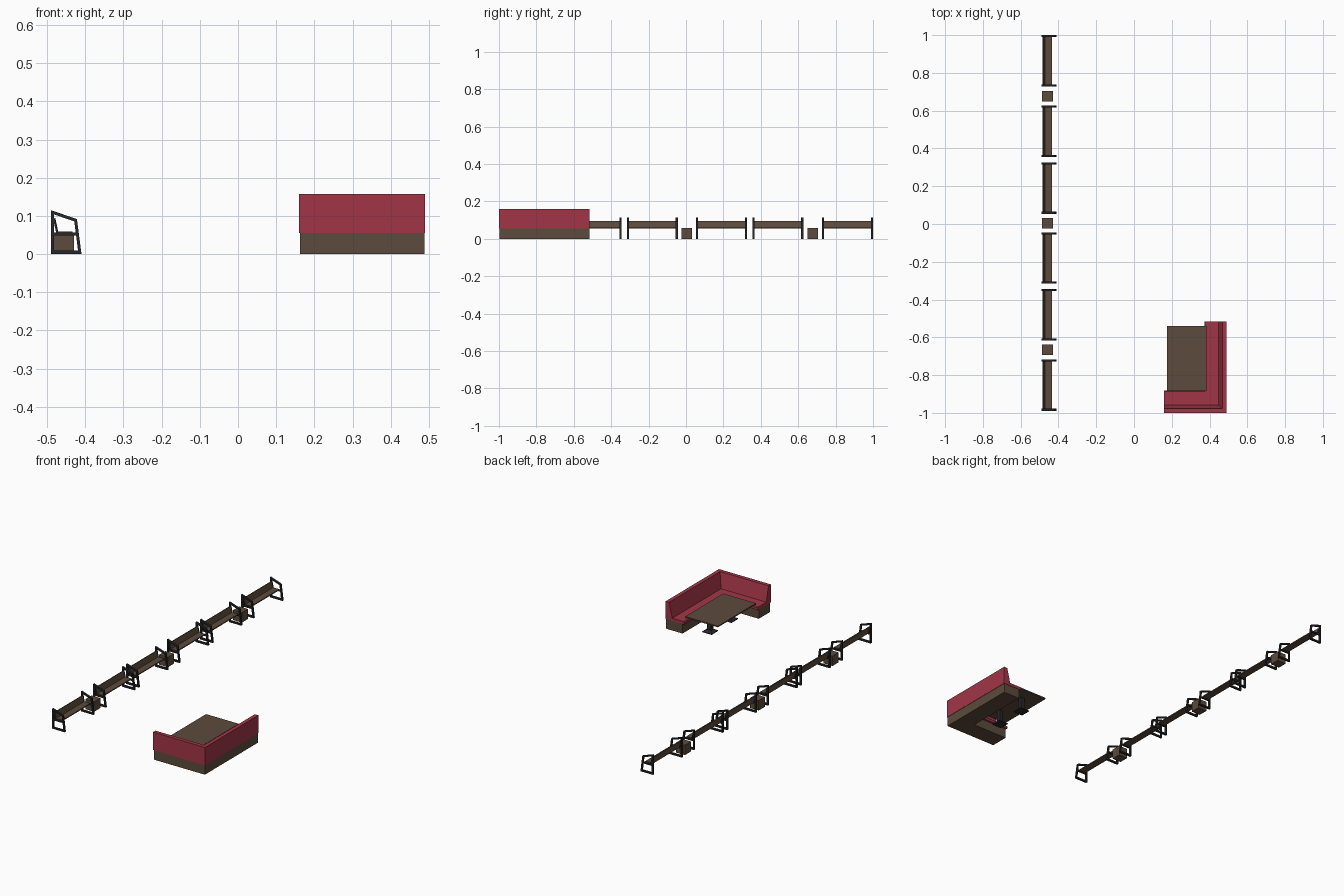
import bpy, bmesh
from mathutils import Vector

if "Cube" in bpy.data.objects:
    bpy.data.objects.remove(bpy.data.objects["Cube"])


def material(name, rgb):
    m = bpy.data.materials.new(name)
    m.diffuse_color = (*rgb, 1)
    m.use_nodes = True
    m.node_tree.nodes["Principled BSDF"].inputs["Base Color"].default_value = m.diffuse_color
    return m


WOOD = material("brown wood", (0.108, 0.070, 0.045))
RED = material("red upholstery", (0.36, 0.036, 0.062))
METAL = material("dark metal", (0.02, 0.02, 0.023))


def finish(name, bm, mat):
    bmesh.ops.recalc_face_normals(bm, faces=bm.faces)
    me = bpy.data.meshes.new(name)
    bm.to_mesh(me)
    bm.free()
    me.materials.append(mat)
    ob = bpy.data.objects.new(name, me)
    bpy.context.collection.objects.link(ob)
    return ob


def loft(bm, rings):
    """Closed solid through equal-length rings, capped at both ends."""
    vs = [[bm.verts.new(p) for p in r] for r in rings]
    n = len(vs[0])
    for a, b in zip(vs, vs[1:]):
        for i in range(n):
            j = (i + 1) % n
            bm.faces.new((a[i], a[j], b[j], b[i]))
    bm.faces.new(vs[0])
    bm.faces.new(vs[-1])


def extrude_y(bm, profile, y0, y1):
    loft(bm, [[(x, y, z) for x, z in profile] for y in (y0, y1)])


def box(bm, x0, x1, y0, y1, z0, z1):
    extrude_y(bm, [(x0, z0), (x1, z0), (x1, z1), (x0, z1)], y0, y1)


def frustum(bm, x, y, z0, z1, r0, r1):
    loft(bm, [[(x + a * r, y + b * r, z) for a, b in ((-1, -1), (1, -1), (1, 1), (-1, 1))]
              for z, r in ((z0, r0), (z1, r1))])


def bar(bm, p, q, w, y0, y1):
    """Flat bar between two xz points."""
    p, q = Vector(p), Vector(q)
    d = (q - p).normalized() * w / 2
    n = Vector((-d.y, d.x))
    extrude_y(bm, [p - n, q - n, q + n, p + n], y0, y1)


def corner_sweep(name, profile, mat, x0, x1, y0, y1):
    """Sweep (inset, z) profile along the front wall, mitred, then along the right wall."""
    bm = bmesh.new()
    loft(bm, [[(x0, y0 + d, z) for d, z in profile],
              [(x1 - d, y0 + d, z) for d, z in profile],
              [(x1 - d, y1, z) for d, z in profile]])
    return finish(name, bm, mat)


# Corner booth: plinth and upholstery
corner_sweep("booth_base", [(0, 0), (0, 0.055), (0.104, 0.055), (0.104, 0)],
             WOOD, 0.163, 0.488, -0.998, -0.517)
corner_sweep("booth_upholstery",
             [(0, 0.055), (0, 0.158), (0.022, 0.158), (0.042, 0.072),
              (0.114, 0.072), (0.118, 0.068), (0.118, 0.055)],
             RED, 0.16, 0.49, -1.0, -0.515)

# Dining table with two pedestals
bm = bmesh.new()
box(bm, 0.175, 0.383, -0.885, -0.54, 0.083, 0.09)
finish("table_top", bm, WOOD)
for i, y in enumerate((-0.62, -0.80)):
    bm = bmesh.new()
    frustum(bm, 0.28, y, 0, 0.004, 0.03, 0.03)
    frustum(bm, 0.28, y, 0.004, 0.014, 0.03, 0.014)
    frustum(bm, 0.28, y, 0.014, 0.083, 0.012, 0.012)
    finish(f"table_pedestal_{i + 1}", bm, METAL)

# Row of benches
OUTER = [(-0.49, 0), (-0.49, 0.115), (-0.422, 0.092), (-0.41, 0)]
INNER = [(-0.482, 0.009), (-0.482, 0.104), (-0.429, 0.086), (-0.419, 0.009)]
benches = [(-0.989, -0.717), (-0.617, -0.345), (-0.316, -0.044),
           (0.054, 0.326), (0.355, 0.627), (0.728, 1.0)]
T = 0.011
for k, (a, b) in enumerate(benches, 1):
    bm = bmesh.new()
    box(bm, -0.476, -0.433, a + T, b - T, 0.054, 0.060)
    finish(f"bench_seat_{k}", bm, WOOD)
    bm = bmesh.new()
    bar(bm, (-0.473, 0.057), (-0.481, 0.094), 0.005, a + T, b - T)
    finish(f"bench_back_{k}", bm, WOOD)
    bm = bmesh.new()
    for y0 in (a, b - T):
        y1 = y0 + T
        # open end frame as four mitred members
        for i in range(4):
            j = (i + 1) % 4
            extrude_y(bm, [OUTER[i], OUTER[j], INNER[j], INNER[i]], y0, y1)
        # seat rail and back support
        box(bm, -0.485, -0.422, y0 + 0.001, y1 - 0.001, 0.049, 0.057)
        bar(bm, (-0.474, 0.057), (-0.482, 0.093), 0.005, y0 + 0.002, y1 - 0.002)
    finish(f"bench_frames_{k}", bm, METAL)

# Small cube side tables between bench pairs
for k, y in enumerate((-0.665, 0.005, 0.677), 1):
    bm = bmesh.new()
    box(bm, -0.486, -0.43, y - 0.028, y + 0.028, 0, 0.057)
    finish(f"side_table_{k}", bm, WOOD)
